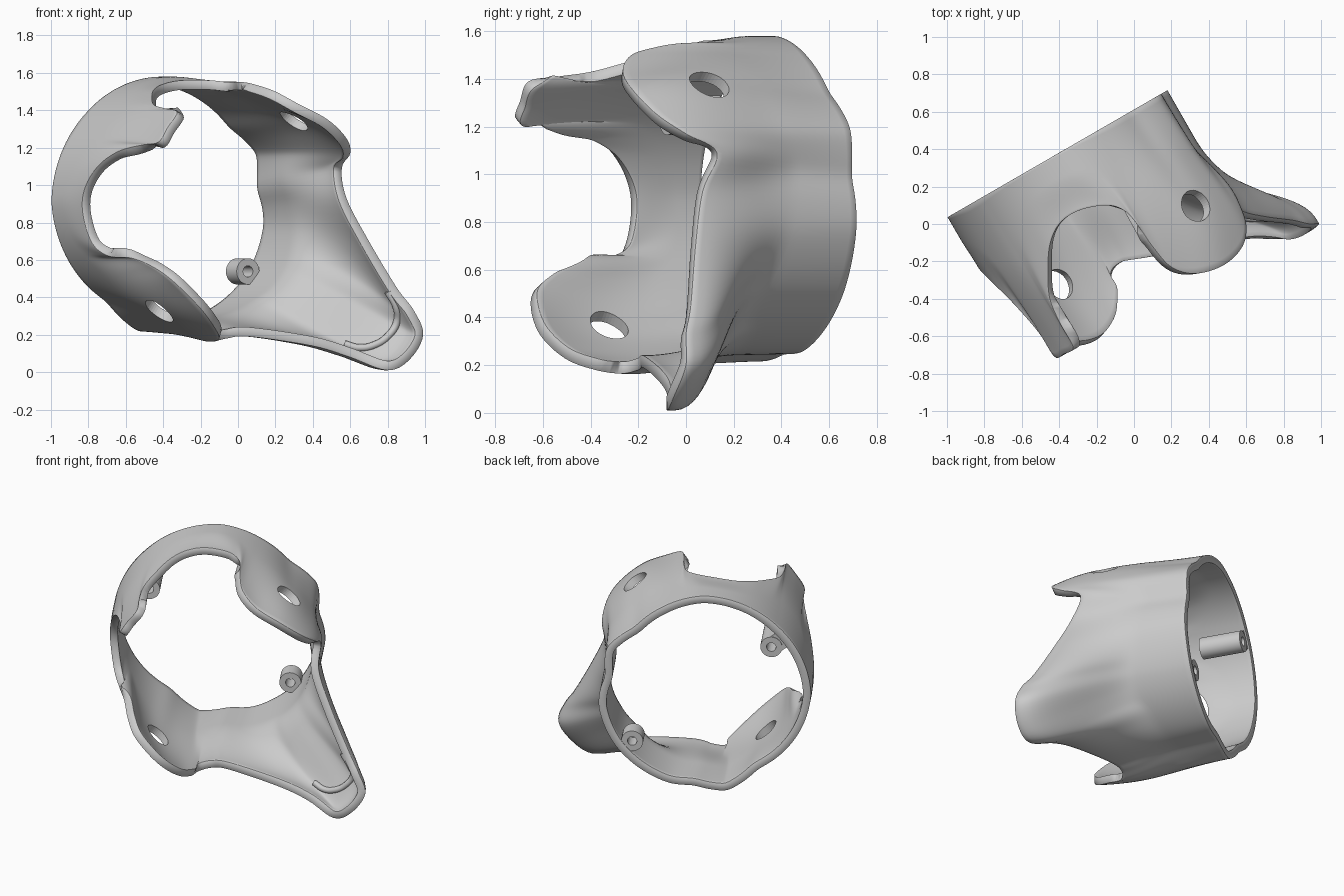
import bpy, bmesh, math
from mathutils import Vector

if "Cube" in bpy.data.objects:
    bpy.data.objects.remove(bpy.data.objects["Cube"])

# Sleeve frame: horizontal axis turned 30 degrees, centred on the back ring
ACROSS = Vector((math.cos(math.pi / 6), 0.5, 0))
FORWARD = Vector((0.5, -math.cos(math.pi / 6), 0))
UP = Vector((0, 0, 1))
CENTRE = ACROSS * -0.16 - FORWARD * 0.53 + UP * 0.91
EARS = {"upper": 43.5, "lower": 237.5}


def polar(angle, radius, depth):
    return (CENTRE + ACROSS * radius * math.cos(angle)
            + UP * radius * math.sin(angle) + FORWARD * depth)


def smooth_loop(values, turn, rounds):
    """Average a closed list; turn is its gain over one lap."""
    n = len(values)
    for _ in range(rounds):
        values = [0.5 * values[i]
                  + 0.25 * (values[i - 1] - (turn if i == 0 else 0))
                  + 0.25 * (values[(i + 1) % n] + (turn if i == n - 1 else 0))
                  for i in range(n)]
    return values


def closed_spline(points, steps):
    pts = [Vector(p) for p in points]
    n, out = len(pts), []
    for i in range(n):
        a, b, c, d = (pts[(i + k) % n] for k in (-1, 0, 1, 2))
        for s in range(steps):
            t = s / steps
            out.append(b + (c - a) * t / 2 + (a * 2 - b * 5 + c * 4 - d) * t**2 / 2
                       + (b * 3 - a - c * 3 + d) * t**3 / 2)
    return out


# Free front edge, counter-clockwise from the bottom
fin_edge = [(-.06, -.2, .18), (.06, -.18, .19), (.4, -.12, .14), (.6, -.08, .08),
            (.8, -.08, .01), (.92, -.05, .07), (.99, 0, .2), (.94, 0, .33),
            (.85, .02, .45), (.7, .04, .7), (.58, .07, .93), (.555, .13, 1.09)]
upper_ear = [(.6, 0, 1.17), (.58, -.12, 1.25), (.48, -.22, 1.35), (.33, -.265, 1.43),
             (.2, -.23, 1.5), (.1, -.12, 1.535), (.03, -.02, 1.55)]
top_valley = [(-.05, .07, 1.55), (-.15, .1, 1.56), (-.3, .07, 1.56), (-.4, 0, 1.54),
              (-.45, -.11, 1.51), (-.46, -.25, 1.47)]
side_tab = [(-.45, -.4, 1.43), (-.39, -.54, 1.41), (-.325, -.66, 1.39),
            (-.375, -.695, 1.31), (-.425, -.71, 1.23), (-.51, -.58, 1.215), (-.64, -.43, 1.18)]
side_valley = [(-.75, -.32, 1.1), (-.82, -.25, .98), (-.83, -.23, .85),
               (-.78, -.26, .69), (-.69, -.33, .62)]
lower_ear = [(-.57, -.45, .61), (-.45, -.58, .56), (-.34, -.65, .48), (-.2, -.62, .34),
             (-.12, -.51, .23), (-.1, -.38, .18), (-.12, -.27, .165)]
edge = closed_spline(fin_edge + upper_ear + top_valley + side_tab
                     + side_valley + lower_ear, 6)

# Edge in cylinder coordinates
front = []
for point in edge:
    v = point - CENTRE
    p, z = v.dot(ACROSS), v.z
    angle = math.atan2(z, p)
    while front and angle < front[-1][0] - math.pi:
        angle += math.tau
    front.append((angle, math.hypot(p, z), v.dot(FORWARD)))

# Back ring: flattened under both ears, grooved either side of the fin
RING = [(0, .66), (7, .632), (24, .685), (44, .618), (65, .638), (90, .67), (135, .67),
        (180, .686), (215, .655), (237, .635), (258, .71), (276, .665), (288, .69),
        (325, .695), (350, .685), (360, .66)]


def ring_radius(angle):
    deg = math.degrees(angle) % 360
    for (a, ra), (b, rb) in zip(RING, RING[1:]):
        if a <= deg <= b:
            return ra + (rb - ra) * (deg - a) / (b - a)


def ear_dome(angle, t):
    """Outward swell of the wall around each ear's bolt hole."""
    deg = math.degrees(angle) % 360
    near = sum(math.exp(-((deg - ear) / 20) ** 2) for ear in EARS.values())
    return 0.055 * near * math.sin(math.pi * t ** 1.4)


back_angles = smooth_loop([f[0] for f in front], math.tau, 200)
back_radii = smooth_loop([ring_radius(a) for a in back_angles], 0, 4)


def make_object(name, bm):
    mesh = bpy.data.meshes.new(name)
    bm.to_mesh(mesh)
    bm.free()
    obj = bpy.data.objects.new(name, mesh)
    bpy.context.collection.objects.link(obj)
    return obj


# Sleeve: straight near the ring, then flaring into the fin cup
ROWS = 28
bm = bmesh.new()
rows = []
for j in range(ROWS + 1):
    t = j / ROWS
    s = min(max((t - 0.37) / 0.6, 0), 1)
    flare = s * s * (3 - 2 * s)
    row = []
    for a0, r0, (a1, r1, depth) in zip(back_angles, back_radii, front):
        angle = a0 + (a1 - a0) * t
        radius = r0 + (r1 - r0) * flare + ear_dome(angle, t)
        row.append(bm.verts.new(polar(angle, radius, depth * t)))
    rows.append(row)
n = len(edge)
for low, high in zip(rows, rows[1:]):
    for i in range(n):
        k = (i + 1) % n
        bm.faces.new((low[i], low[k], high[k], high[i]))
sleeve = make_object("sleeve", bm)
wall = sleeve.modifiers.new("wall", 'SOLIDIFY')
wall.thickness = 0.05
wall.offset = -1
rim = sleeve.modifiers.new("rim", 'BEVEL')
rim.width = 0.005
rim.limit_method = 'ANGLE'
rim.angle_limit = math.radians(60)


def cylinder(name, start, end, radius, end_radius=None, sides=40):
    bm = bmesh.new()
    axis = end - start
    bmesh.ops.create_cone(bm, cap_ends=True, segments=sides, radius1=radius,
                          radius2=end_radius or radius, depth=axis.length)
    obj = make_object(name, bm)
    obj.rotation_mode = 'QUATERNION'
    obj.rotation_quaternion = axis.to_track_quat('Z', 'Y')
    obj.location = (start + end) / 2
    return obj


def cut(target, cutter):
    cutter.hide_render = True
    cutter.hide_set(True)
    cutter.display_type = 'WIRE'
    mod = target.modifiers.new(cutter.name, 'BOOLEAN')
    mod.operation = 'DIFFERENCE'
    mod.object = cutter
    mod.solver = 'EXACT'


# Bolt holes through both ears
for name, degrees in EARS.items():
    angle = math.radians(degrees)
    cut(sleeve, cylinder(name + "_hole_cutter", polar(angle, 0.45, 0.61),
                         polar(angle, 0.85, 0.61), 0.07, 0.1))

# Screw bosses inside the back ring
smoothed = [sleeve]
for name, degrees, radius, length in (("right", -39, 0.59, 0.12), ("left", 143, 0.54, 0.28)):
    angle = math.radians(degrees)
    boss = cylinder(name + "_boss", polar(angle, radius, 0.005),
                    polar(angle, radius, length), 0.07)
    cut(boss, cylinder(name + "_boss_cutter", polar(angle, radius, -0.1),
                       polar(angle, radius, length + 0.1), 0.03))
    smoothed.append(boss)

# Web joining the left boss to the wall
angle = math.radians(143)
bm = bmesh.new()
side = ACROSS * -math.sin(angle) + UP * math.cos(angle)
corners = [polar(angle, r, d) + side * w for r in (0.58, 0.65)
           for d in (0.01, 0.27) for w in (-0.06, 0.06)]
for corner in corners:
    bm.verts.new(corner)
bmesh.ops.convex_hull(bm, input=bm.verts)
make_object("left_boss_web", bm)

# Raised crescent inside the fin cup, laid on the surface
bpy.context.view_layer.update()
body = sleeve.evaluated_get(bpy.context.evaluated_depsgraph_get())
path = []
for x, z in ((.8, .43), (.845, .35), (.85, .27), (.8, .19), (.73, .145), (.65, .13), (.57, .15)):
    hit, where, _, _ = body.ray_cast(Vector((x, -2, z)), Vector((0, 1, 0)))
    if hit:
        path.append(where)
curve = bpy.data.curves.new("fin_ridge", 'CURVE')
curve.dimensions = '3D'
curve.bevel_depth = 0.02
curve.use_fill_caps = True
spline = curve.splines.new('BEZIER')
spline.bezier_points.add(len(path) - 1)
for knot, where in zip(spline.bezier_points, path):
    knot.co = where
    knot.handle_left_type = knot.handle_right_type = 'AUTO'
bpy.context.collection.objects.link(bpy.data.objects.new("fin_ridge", curve))

# Smooth shading with sharp rims
for obj in smoothed:
    bpy.ops.object.select_all(action='DESELECT')
    obj.select_set(True)
    bpy.context.view_layer.objects.active = obj
    bpy.ops.object.shade_smooth_by_angle(angle=math.radians(35))
